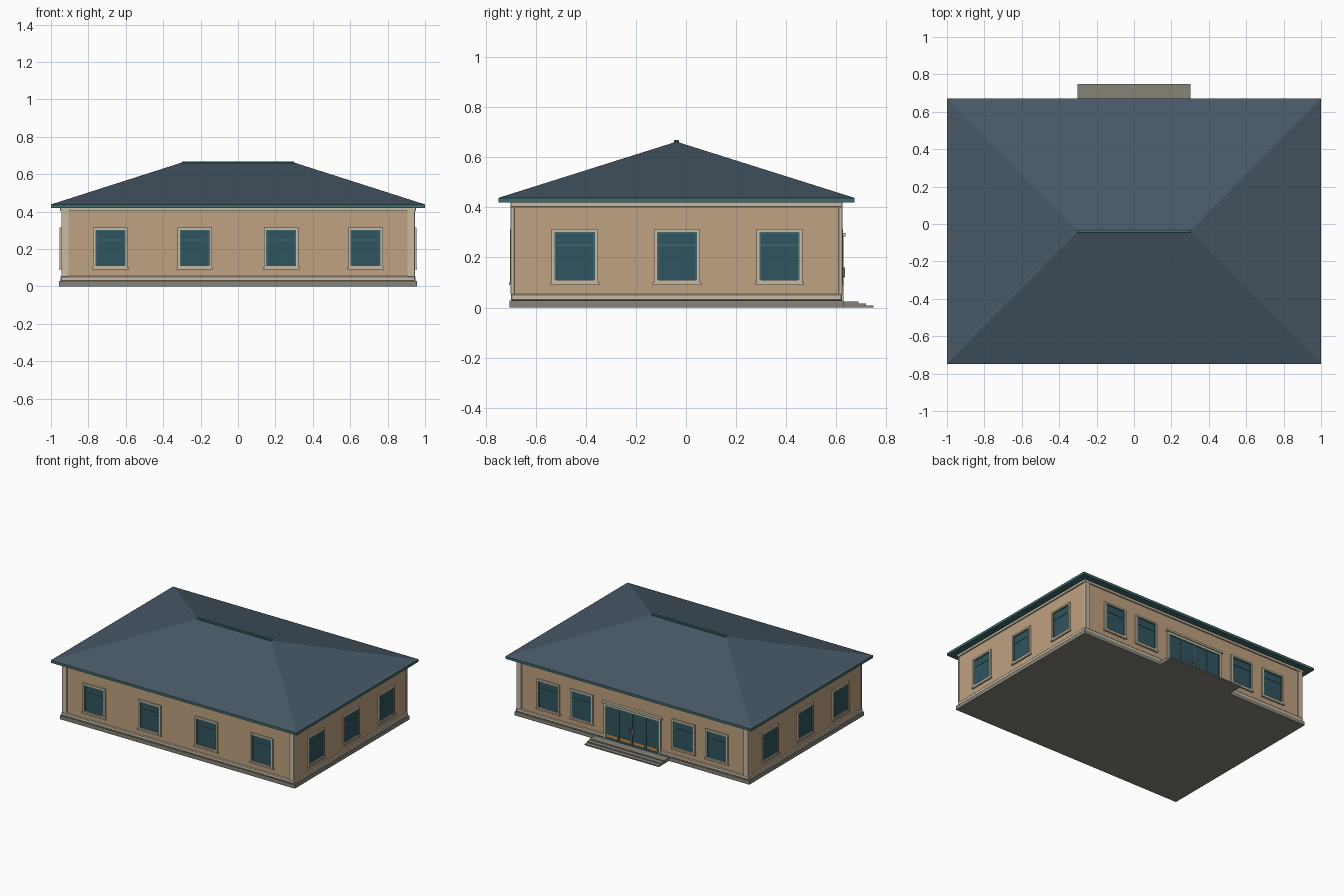
import bpy, bmesh
from math import pi
from mathutils import Matrix, Vector

if "Cube" in bpy.data.objects:
    bpy.data.objects.remove(bpy.data.objects["Cube"])

YC = -0.038            # building centre in y
HX, HY = 0.943, 0.654  # wall half sizes


def mat(name, r, g, b):
    m = bpy.data.materials.new(name)
    m.diffuse_color = (r, g, b, 1)
    m.use_nodes = True
    m.node_tree.nodes["Principled BSDF"].inputs["Base Color"].default_value = m.diffuse_color
    return m


WALL = mat("wall_tan", .52, .36, .22)
CREAM = mat("trim_cream", .58, .50, .37)
STONE = mat("stone_grey", .24, .23, .19)
ROOF = mat("roof_slate", .065, .10, .135)
TEAL = mat("teal_paint", .05, .15, .15)
GLASS = mat("dark_glass", .03, .09, .115)
WOOD = mat("orange_wood", .50, .26, .07)


def finish(bm, name, m, matrix=None, bevel=0):
    if bevel:
        bmesh.ops.bevel(bm, geom=bm.edges[:], offset=bevel, segments=1, affect='EDGES')
    bmesh.ops.recalc_face_normals(bm, faces=bm.faces[:])
    me = bpy.data.meshes.new(name)
    bm.to_mesh(me)
    bm.free()
    me.materials.append(m)
    ob = bpy.data.objects.new(name, me)
    bpy.context.collection.objects.link(ob)
    if matrix:
        ob.matrix_world = matrix
    return ob


def boxes(name, m, items, matrix=None, bevel=0):
    """One object from boxes given as (x0, x1, y0, y1, z0, z1)."""
    bm = bmesh.new()
    for x0, x1, y0, y1, z0, z1 in items:
        c = Vector((x0 + x1, y0 + y1, z0 + z1)) / 2
        s = Matrix.Diagonal((x1 - x0, y1 - y0, z1 - z0, 1))
        bmesh.ops.create_cube(bm, size=1, matrix=Matrix.Translation(c) @ s)
    return finish(bm, name, m, matrix, bevel)


def ring(grow, z0, z1):
    return (-HX - grow, HX + grow, YC - HY - grow, YC + HY + grow, z0, z1)


# plinth, walls and horizontal trims
boxes("plinth", STONE, [ring(.013, 0, .028)])
boxes("walls", WALL, [ring(0, .028, .42)])
boxes("base_trim", CREAM, [ring(.007, .027, .055)], bevel=.005)
boxes("frieze_trim", CREAM, [ring(.009, .402, .421)], bevel=.002)

# corner pilasters
boxes("corner_pilasters", CREAM,
      [(min(s * .905, s * .945), max(s * .905, s * .945),
        YC + t * HY - .008, YC + t * HY + .008, .05, .405)
       for s in (-1, 1) for t in (-1, 1)], bevel=.002)

# hip roof with fascia and ridge cap
RX, RY = 1.0, 0.71
bm = bmesh.new()
low = [bm.verts.new((sx * RX, YC + sy * RY, .438)) for sx, sy in ((-1, -1), (1, -1), (1, 1), (-1, 1))]
left, right = (bm.verts.new((x, YC, .662)) for x in (-.3, .3))
for f in ((low[0], low[1], right, left), (low[2], low[3], left, right),
          (low[1], low[2], right), (low[3], low[0], left), low[::-1]):
    bm.faces.new(f)
finish(bm, "hip_roof", ROOF)
boxes("fascia", TEAL, [(-RX, RX, YC - RY, YC + RY, .42, .438)])
boxes("ridge_cap", TEAL, [(-.302, .302, YC - .01, YC + .01, .654, .668)], bevel=.003)


def frame(w, z0, z1, t, y0, y1):
    """Four bars of a rectangular frame, w = half width."""
    return [(-w, -w + t, y0, y1, z0, z1), (w - t, w, y0, y1, z0, z1),
            (-w + t, w - t, y0, y1, z1 - t, z1), (-w + t, w - t, y0, y1, z0, z0 + t)]


def window(m):
    # built facing -y with the wall surface at y = 0
    boxes("window_surround", CREAM, frame(.092, .098, .314, .012, -.011, .005), m)
    boxes("window_sill", CREAM, [(-.098, .098, -.014, .005, .091, .101)], m)
    boxes("window_sash", TEAL,
          frame(.081, .10, .303, .007, -.007, .004) + [(-.076, .076, -.007, .004, .245, .251)], m)
    boxes("window_glass", GLASS, [(-.077, .077, -.003, .004, .104, .299)], m)


def place(side, u):
    if side == "front":
        return Matrix.Translation((u, YC - HY, 0))
    if side == "back":
        return Matrix.Translation((u, YC + HY, 0)) @ Matrix.Rotation(pi, 4, 'Z')
    s = 1 if side == "right" else -1
    return Matrix.Translation((s * HX, u, 0)) @ Matrix.Rotation(s * pi / 2, 4, 'Z')


for u in (-.682, -.231, .231, .682):
    window(place("front", u))
for u in (-.685, -.415, .415, .685):
    window(place("back", u))
for side in ("left", "right"):
    for u in (-.444, -.036, .373):
        window(place(side, u))

# back entrance: glazed double door with side lights
door = place("back", 0)
boxes("door_surround", CREAM, [(-.232, -.22, -.012, .005, .028, .285),
                               (.22, .232, -.012, .005, .028, .285),
                               (-.232, .232, -.012, .005, .27, .285)], door)
boxes("door_header", CREAM, [(-.242, .242, -.02, .005, .284, .298)], door)
boxes("door_glass", GLASS, [(-.22, .22, -.008, .004, .03, .272)], door)
boxes("door_frame", TEAL, frame(.221, .028, .271, .008, -.012, .004)
      + [(x - .004, x + .004, -.012, .004, .03, .268) for x in (-.11, 0, .11)], door)
boxes("door_kick_panels", WOOD, [(x - .042, x + .042, -.0105, .004, .04, .062)
                                 for x in (-.165, -.055, .055, .165)], door)
boxes("door_handles", STONE, [(x - .003, x + .003, -.018, -.006, .12, .16)
                              for x in (-.012, .012)], door)

# entrance steps
boxes("entrance_steps", STONE, [(-.302, .302, YC + HY, y, 0, z)
                                for y, z in ((.688, .025), (.719, .017), (.748, .009))])
